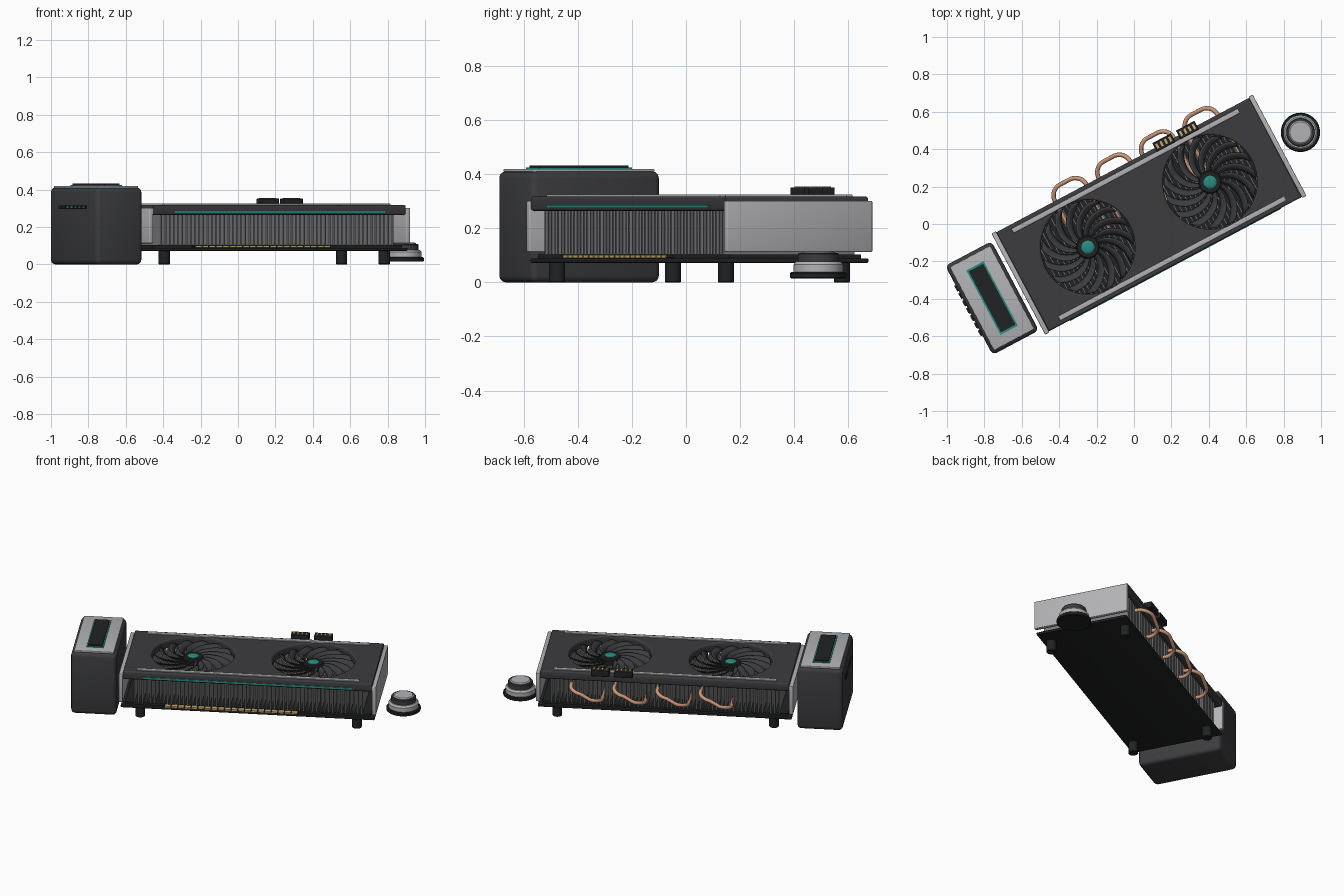
import bpy, bmesh, math
from mathutils import Matrix, Vector

if "Cube" in bpy.data.objects:
    bpy.data.objects.remove(bpy.data.objects["Cube"])

# Everything is built along local x, then turned and placed by this matrix
PLACE = Matrix.Translation((0.08, 0.05, 0)) @ Matrix.Rotation(math.radians(28), 4, 'Z')


def mat(name, *rgb):
    m = bpy.data.materials.new(name)
    m.diffuse_color = (*rgb, 1)
    m.use_nodes = True
    m.node_tree.nodes["Principled BSDF"].inputs["Base Color"].default_value = m.diffuse_color
    return m


DARK = mat("dark_grey", 0.045, 0.046, 0.05)
BLACK = mat("black", 0.015, 0.016, 0.017)
SILVER = mat("silver", 0.45, 0.45, 0.47)
FIN = mat("fin_grey", 0.2, 0.2, 0.21)
TEAL = mat("teal", 0.02, 0.27, 0.22)
COPPER = mat("copper", 0.6, 0.31, 0.19)
GOLD = mat("gold", 0.6, 0.42, 0.16)


def finish(ob, m, angle=35):
    ob.data.materials.append(m)
    ob.matrix_world = PLACE @ ob.matrix_world
    bpy.ops.object.select_all(action='DESELECT')
    ob.select_set(True)
    bpy.context.view_layer.objects.active = ob
    if ob.type == 'CURVE':
        bpy.ops.object.convert(target='MESH')
        ob = bpy.context.object
    bpy.ops.object.shade_smooth_by_angle(angle=math.radians(angle))
    return ob


def add(name, data, loc=(0, 0, 0)):
    ob = bpy.data.objects.new(name, data)
    bpy.context.collection.objects.link(ob)
    ob.matrix_world = Matrix.Translation(loc)
    return ob


def from_bmesh(name, bm, m, loc=(0, 0, 0)):
    me = bpy.data.meshes.new(name)
    bmesh.ops.recalc_face_normals(bm, faces=bm.faces)
    bm.to_mesh(me)
    bm.free()
    return finish(add(name, me, loc), m)


def box(name, x, y, z, sx, sy, z2, m, bevel=0.0):
    """Box centred on x, y, running from z to z2."""
    bm = bmesh.new()
    bmesh.ops.create_cube(bm, size=1)
    bmesh.ops.scale(bm, vec=(sx, sy, z2 - z), verts=bm.verts)
    if bevel:
        bmesh.ops.bevel(bm, geom=bm.edges[:], offset=bevel, segments=3, profile=0.5, affect='EDGES')
    return from_bmesh(name, bm, m, (x, y, (z + z2) / 2))


def lathe(name, x, y, profile, m, steps=48):
    """Spin (radius, z) points around a vertical axis."""
    bm = bmesh.new()
    pts = [(0, profile[0][1])] + profile + [(0, profile[-1][1])]
    vs = [bm.verts.new((r, 0, z)) for r, z in pts]
    es = [bm.edges.new(p) for p in zip(vs, vs[1:])]
    bmesh.ops.spin(bm, geom=vs + es, cent=(0, 0, 0), axis=(0, 0, 1), angle=math.tau, steps=steps)
    bmesh.ops.remove_doubles(bm, verts=bm.verts, dist=1e-5)
    return from_bmesh(name, bm, m, (x, y, 0))


def poly(curve, pts, cyclic=True):
    s = curve.splines.new('POLY')
    s.points.add(len(pts) - 1)
    for p, co in zip(s.points, pts):
        p.co = (co[0], co[1], co[2] if len(co) > 2 else 0, 1)
    s.use_cyclic_u = cyclic


# Shroud plate with two round fan openings
FANS = (-0.37, 0.37)
cu = bpy.data.curves.new("shroud", 'CURVE')
cu.dimensions, cu.fill_mode = '2D', 'BOTH'
poly(cu, [(-0.765, -0.3), (0.765, -0.3), (0.765, 0.3), (-0.765, 0.3)])
for fx in FANS:
    poly(cu, [(fx + 0.252 * math.cos(i * math.tau / 64), 0.252 * math.sin(i * math.tau / 64))
              for i in range(64)])
cu.extrude, cu.bevel_depth, cu.bevel_resolution, cu.offset = 0.017, 0.01, 2, -0.01
finish(add("shroud", cu, (0, 0, 0.292)), DARK)

for s in (-1, 1):
    box("top_rail", 0, s * 0.265, 0.315, 1.37, 0.026, 0.326, SILVER, 0.003)
    box("end_plate", s * 0.778, 0, 0.113, 0.026, 0.612, 0.302, SILVER, 0.005)
box("light_strip", 0, -0.3, 0.276, 1.28, 0.008, 0.287, TEAL)

# Backplate, board and gold edge contacts
box("backplate", 0, 0, 0.073, 1.56, 0.59, 0.089, BLACK, 0.004)
box("circuit_board", 0, 0, 0.089, 1.51, 0.55, 0.104, BLACK)
box("contact_tab", -0.1, -0.28, 0.091, 0.83, 0.04, 0.099, BLACK)
for i in range(20):
    box("edge_contact", -0.49 + i * 0.041, -0.281, 0.09, 0.033, 0.046, 0.101, GOLD)

# Stack of cooling fins
N = 56
fins = box("cooling_fins", -0.70, 0, 0.104, 0.008, 0.55, 0.264, FIN)
arr = fins.modifiers.new("row", 'ARRAY')
arr.count = N
arr.use_relative_offset = False
arr.use_constant_offset = True
arr.constant_offset_displace = (1.4 / (N - 1), 0, 0)

# Fans: swept pitched blades around a hub
for fx in FANS:
    blades = bmesh.new()
    for b in range(15):
        rows = []
        for k in range(9):
            t = k / 8
            r = 0.05 + 0.195 * t
            a0 = b * math.tau / 15 - 0.75 * t ** 1.3
            half = 0.26 - 0.1 * t
            row = []
            for j in range(4):
                w = j / 3
                a = a0 + half * (w - 0.5) * 1.35
                row.append(blades.verts.new((r * math.cos(a), r * math.sin(a),
                                             0.272 + 0.028 * w + 0.006 * math.sin(math.pi * w))))
            rows.append(row)
        for p, q in zip(rows, rows[1:]):
            for j in range(3):
                blades.faces.new((p[j], p[j + 1], q[j + 1], q[j]))
    ob = from_bmesh("fan_blades", blades, DARK, (fx, 0, 0))
    ob.modifiers.new("thickness", 'SOLIDIFY').thickness = 0.004
    lathe("fan_hub", fx, 0, [(0.062, 0.266), (0.062, 0.298), (0.055, 0.305)], BLACK)
    lathe("hub_cap", fx, 0, [(0.035, 0.304), (0.035, 0.309), (0.028, 0.314), (0.015, 0.316)], TEAL)

# Copper heat pipes looping out of the back
for i in range(4):
    c = -0.315 + i * 0.265
    cu = bpy.data.curves.new("heat_pipe", 'CURVE')
    cu.dimensions = '3D'
    cu.bevel_depth, cu.bevel_resolution, cu.use_fill_caps = 0.012, 3, True
    path = [(c - 0.095, 0.02, 0.145), (c - 0.095, 0.30, 0.145)]
    corner = 0.065
    for k in range(9):
        a = math.pi - k / 8 * math.pi / 2
        path.append((c - 0.03 + corner * math.cos(a), 0.30 + corner * math.sin(a), 0.145 + 0.025 * k / 8))
    for k in range(9):
        a = math.pi / 2 - k / 8 * math.pi / 2
        path.append((c + 0.03 + corner * math.cos(a), 0.30 + corner * math.sin(a), 0.205 + 0.025 * k / 8))
    path.append((c + 0.095, 0.02, 0.23))
    poly(cu, path, False)
    finish(add("heat_pipe", cu), COPPER, 60)

# Power sockets with gold pins
for x in (0.251, 0.394):
    box("power_socket", x, 0.303, 0.312, 0.112, 0.052, 0.352, BLACK, 0.003)
    for k in range(4):
        box("socket_pin", x - 0.039 + k * 0.026, 0.303, 0.34, 0.012, 0.028, 0.356, GOLD)

# Round feet
for sx in (-1, 1):
    for sy in (-1, 1):
        lathe("foot", sx * 0.666, sy * 0.243, [(0.027, 0), (0.03, 0.004), (0.03, 0.075)], BLACK, 24)

# Side unit with display and indicator lights
UX = -0.95
box("side_unit", UX, 0, 0, 0.28, 0.54, 0.412, DARK, 0.025)
box("side_unit_top", UX, 0, 0.408, 0.245, 0.505, 0.421, SILVER, 0.004)
box("display_frame", UX, 0, 0.418, 0.105, 0.39, 0.425, TEAL)
box("display", UX, 0, 0.42, 0.088, 0.368, 0.433, BLACK)
for i in range(7):
    y = 0.135 - i * 0.045
    box("indicator_base", UX - 0.142, y, 0.297, 0.012, 0.034, 0.315, BLACK)
    if i > 1:
        box("indicator_light", UX - 0.147, y, 0.301, 0.006, 0.022, 0.311, TEAL)

# Separate control knob
kx, ky, _ = PLACE.inverted() @ Vector((0.89, 0.49, 0))
lathe("knob_base", kx, ky, [(0.1, 0.015), (0.105, 0.019), (0.105, 0.034), (0.1, 0.039)], BLACK)
lathe("knob_body", kx, ky, [(0.092, 0.039), (0.092, 0.066), (0.083, 0.078)], SILVER)
lathe("knob_grip", kx, ky, [(0.076, 0.078), (0.076, 0.105), (0.072, 0.11)], DARK)
lathe("knob_cap", kx, ky, [(0.063, 0.108), (0.063, 0.112), (0.056, 0.117)], SILVER)
